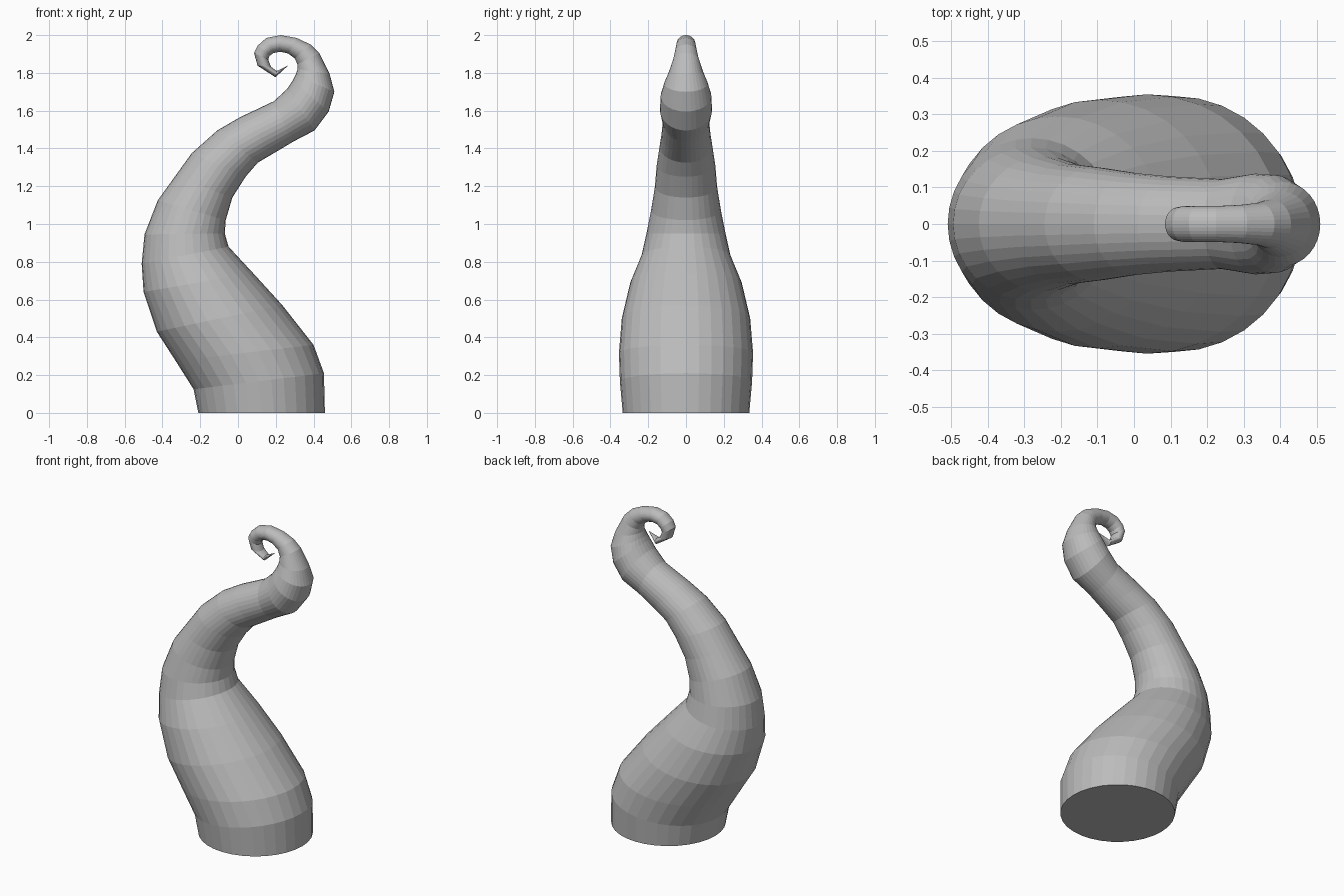
import bpy, bmesh, math

SIDES = 32

# One ring per row: outer edge (x, z), inner edge (x, z), half width in y
RINGS = [
    (-.21, 0, .46, 0, .335), (-.235, .125, .455, .21, .35),
    (-.33, .275, .40, .36, .355), (-.43, .43, .235, .57, .34),
    (-.50, .64, .08, .74, .295), (-.51, .79, -.05, .88, .235),
    (-.495, .945, -.07, .95, .21), (-.425, 1.125, -.065, 1.02, .185),
    (-.335, 1.25, -.03, 1.14, .165), (-.245, 1.375, .04, 1.25, .155),
    (-.11, 1.495, .105, 1.325, .14), (.01, 1.565, .19, 1.375, .13),
    (.19, 1.65, .29, 1.435, .123), (.26, 1.715, .405, 1.495, .138),
    (.29, 1.76, .48, 1.595, .134), (.305, 1.79, .51, 1.70, .115),
    (.315, 1.82, .485, 1.795, .09), (.315, 1.845, .43, 1.905, .067),
    (.30, 1.877, .385, 1.95, .058), (.265, 1.903, .31, 1.985, .052),
    (.222, 1.912, .225, 2.0, .049), (.188, 1.905, .15, 1.985, .049),
    (.167, 1.89, .105, 1.945, .049), (.16, 1.87, .085, 1.905, .046),
    (.175, 1.832, .104, 1.838, .042), (.205, 1.81, .198, 1.777, .03),
]
TIP = (.267, 0, 1.84)

bm = bmesh.new()
loops = []
for ax, az, bx, bz, w in RINGS:
    loop = []
    for i in range(SIDES):
        a = 2 * math.pi * i / SIDES
        t = (1 - math.cos(a)) / 2
        loop.append(bm.verts.new((ax + (bx - ax) * t, w * math.sin(a),
                                  az + (bz - az) * t)))
    loops.append(loop)

# Flat base, banded skin and pointed tip
bm.faces.new(loops[0])
for lo, hi in zip(loops, loops[1:]):
    for i in range(SIDES):
        j = (i + 1) % SIDES
        bm.faces.new((lo[i], lo[j], hi[j], hi[i]))
tip = bm.verts.new(TIP)
for i in range(SIDES):
    bm.faces.new((loops[-1][i], loops[-1][(i + 1) % SIDES], tip))
bmesh.ops.recalc_face_normals(bm, faces=bm.faces)

mesh = bpy.data.meshes.new("tentacle")
bm.to_mesh(mesh)
bm.free()
grey = bpy.data.materials.new("grey")
grey.diffuse_color = (.5, .5, .5, 1)
mesh.materials.append(grey)
bpy.context.collection.objects.link(bpy.data.objects.new("tentacle", mesh))
